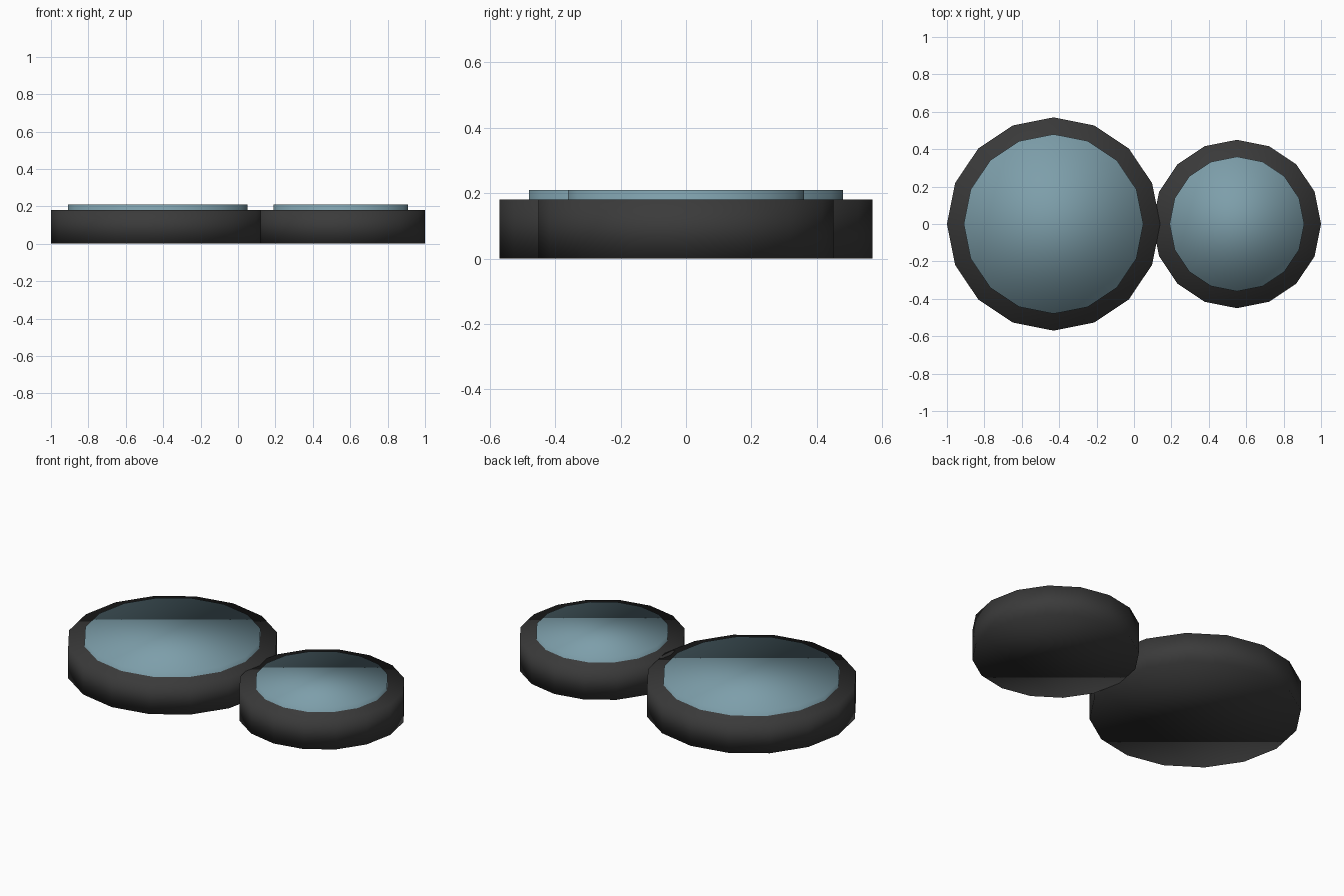
import bpy

cube = bpy.data.objects.get("Cube")
if cube:
    bpy.data.objects.remove(cube, do_unlink=True)


def make_material(name, rgb):
    mat = bpy.data.materials.new(name)
    mat.use_nodes = True
    color = (*rgb, 1.0)
    mat.diffuse_color = color
    mat.node_tree.nodes["Principled BSDF"].inputs["Base Color"].default_value = color
    return mat


dark_stone = make_material("dark stone", (0.043, 0.043, 0.043))
blue_water = make_material("blue water", (0.205, 0.343, 0.402))


def disc(name, x, radius, bottom, top, mat):
    """Sixteen-sided disc with soft shading over its rim."""
    bpy.ops.mesh.primitive_cylinder_add(
        vertices=16, radius=radius, depth=top - bottom,
        location=(x, 0, (top + bottom) / 2))
    obj = bpy.context.object
    obj.name = name
    obj.data.materials.append(mat)
    bpy.ops.object.shade_smooth()


# Two touching basins, each with a raised water surface inside its rim
RIM = 0.09
for size, x, radius in (("large", -0.43, 0.57), ("small", 0.55, 0.45)):
    disc(size + "_basin", x, radius, 0, 0.18, dark_stone)
    disc(size + "_water", x, radius - RIM, 0.005, 0.21, blue_water)
